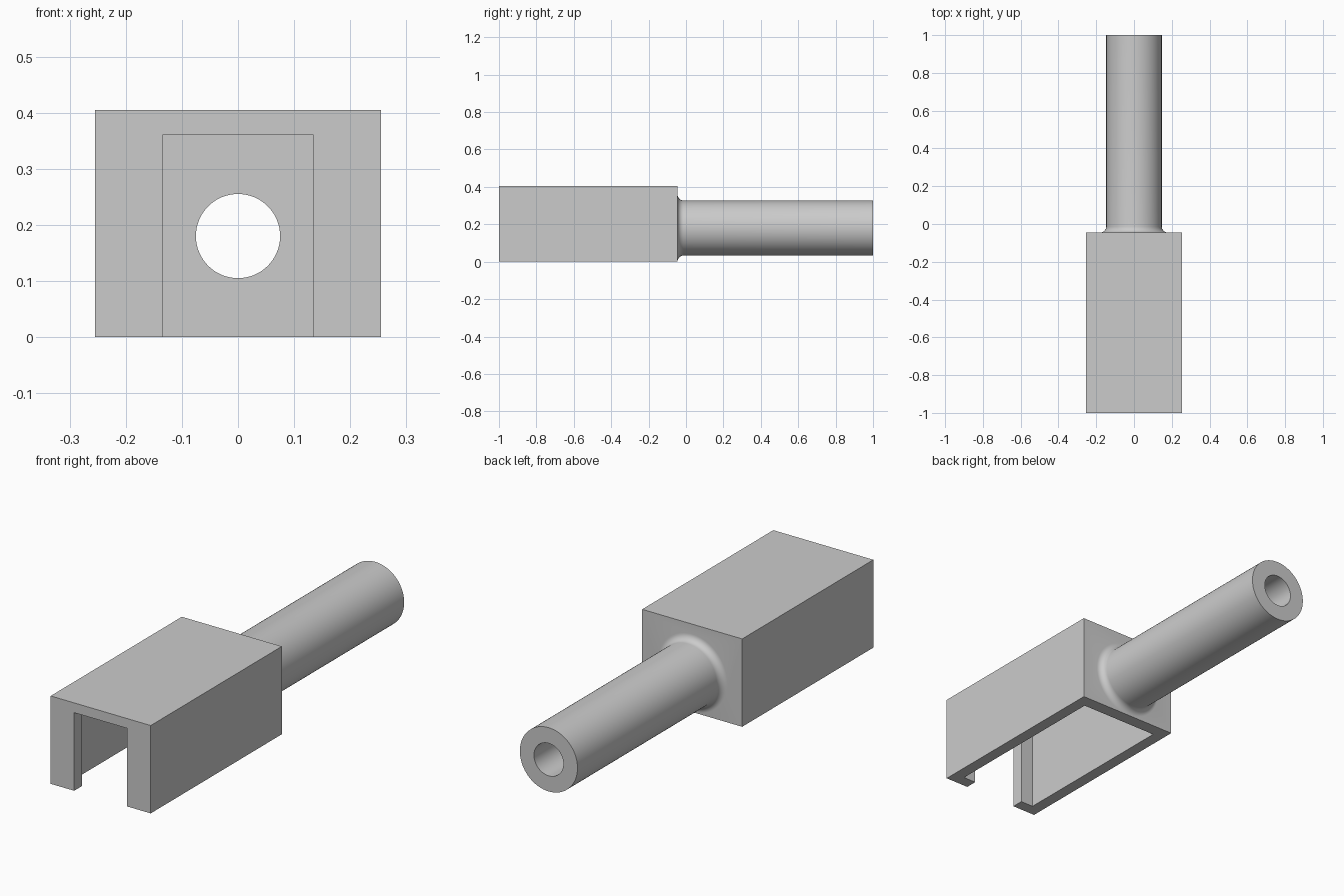
import bpy, bmesh, math

if "Cube" in bpy.data.objects:
    bpy.data.objects.remove(bpy.data.objects["Cube"], do_unlink=True)

# Single grey finish
grey = bpy.data.materials.new("plain_grey")
grey.use_nodes = True
colour = (0.6, 0.6, 0.6, 1)
grey.diffuse_color = colour
grey.node_tree.nodes["Principled BSDF"].inputs["Base Color"].default_value = colour

AXIS_Z = 0.18      # height of the tube axis
BACK = -0.045      # rear face of the housing
TUBE_R, BORE_R, FILLET = 0.147, 0.075, 0.032


def make_object(name, bm):
    bmesh.ops.recalc_face_normals(bm, faces=bm.faces)
    mesh = bpy.data.meshes.new(name)
    bm.to_mesh(mesh)
    bm.free()
    obj = bpy.data.objects.new(name, mesh)
    bpy.context.collection.objects.link(obj)
    mesh.materials.append(grey)
    return obj


def box(name, x, y0, y1, z0, z1):
    """Box symmetric about x = 0."""
    bm = bmesh.new()
    bmesh.ops.create_cube(bm, size=1)
    for v in bm.verts:
        v.co = (v.co.x * 2 * x,
                y1 if v.co.y > 0 else y0,
                z1 if v.co.z > 0 else z0)
    return make_object(name, bm)


def turned(name, profile, sides=96):
    """Solid of revolution around the tube axis from (radius, y) points."""
    bm = bmesh.new()
    rings = []
    for r, y in profile:
        angles = [2 * math.pi * i / sides for i in range(sides)]
        rings.append([bm.verts.new((r * math.cos(a), y, AXIS_Z + r * math.sin(a)))
                      for a in angles])
    for a, b in zip(rings, rings[1:]):
        for i in range(sides):
            j = (i + 1) % sides
            bm.faces.new((a[i], a[j], b[j], b[i]))
    bm.faces.new(rings[0])
    bm.faces.new(rings[-1])
    return make_object(name, bm)


def combine(target, tool, operation):
    """Apply a boolean and discard the tool."""
    mod = target.modifiers.new(operation.lower(), 'BOOLEAN')
    mod.operation, mod.solver, mod.object = operation, 'EXACT', tool
    bpy.context.view_layer.objects.active = target
    bpy.ops.object.modifier_apply(modifier=mod.name)
    bpy.data.objects.remove(tool, do_unlink=True)


# Housing: block hollowed from below, with a narrower slot in the front wall
housing = box("slotted_housing_with_tube", 0.255, -1, BACK, 0, 0.405)
combine(housing, box("cavity", 0.2, -0.945, -0.105, -0.1, 0.36), 'DIFFERENCE')
combine(housing, box("front_slot", 0.135, -1.1, -0.9, -0.1, 0.36), 'DIFFERENCE')

# Tube with a fillet where it meets the housing
steps = 8
fillet = [(TUBE_R + FILLET * (1 - math.sin(a)), BACK + FILLET * (1 - math.cos(a)))
          for a in (math.pi / 2 * i / steps for i in range(steps + 1))]
profile = [(TUBE_R + FILLET, BACK - 0.03)] + fillet + [(TUBE_R, 1)]
combine(housing, turned("tube", profile), 'UNION')

# Bore through tube and rear wall
combine(housing, turned("bore", [(BORE_R, -0.3), (BORE_R, 1.1)]), 'DIFFERENCE')

bpy.ops.object.select_all(action='DESELECT')
housing.select_set(True)
bpy.context.view_layer.objects.active = housing
bpy.ops.object.shade_smooth_by_angle(angle=math.radians(30))
